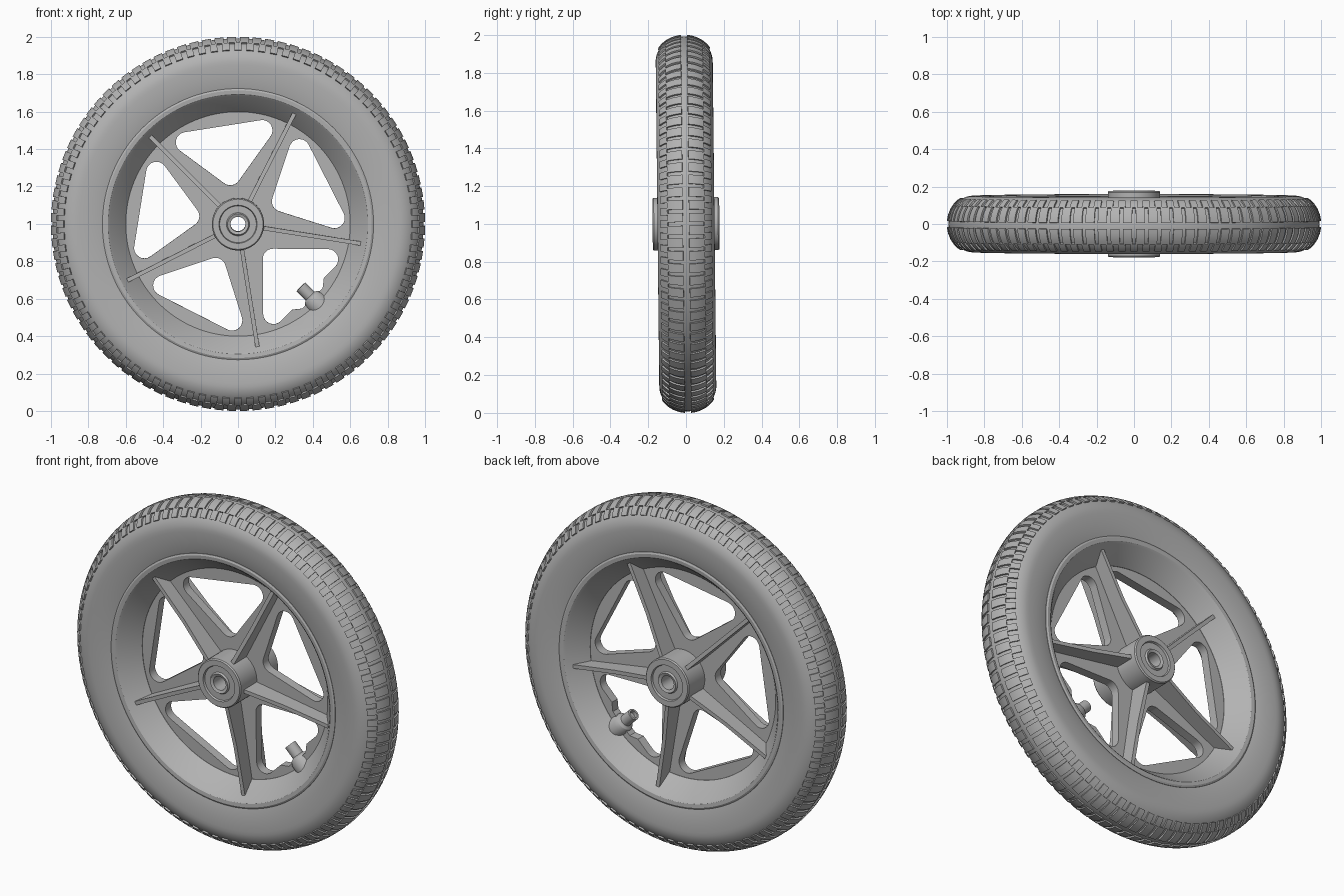
import bpy, bmesh
from math import sin, cos, pi, radians, atan2
from mathutils import Matrix, Vector

cube = bpy.data.objects.get("Cube")
if cube:
    bpy.data.objects.remove(cube, do_unlink=True)

grey = bpy.data.materials.new("plain_grey")
grey.use_nodes = True
colour = (0.45, 0.45, 0.45, 1)
grey.diffuse_color = colour
grey.node_tree.nodes["Principled BSDF"].inputs["Base Color"].default_value = colour

# The wheel leans very slightly forward about its centre
PLACE = Matrix.Translation((0, 0, 1)) @ Matrix.Rotation(0.011, 4, 'X')


def polar(r, y, t):
    return Vector((r * cos(t), y, r * sin(t)))


def finish(name, bm, angle=30):
    """Turn a bmesh into a placed, shaded and coloured object."""
    bmesh.ops.recalc_face_normals(bm, faces=bm.faces)
    mesh = bpy.data.meshes.new(name)
    bm.to_mesh(mesh)
    bm.free()
    mesh.transform(PLACE)
    mesh.materials.append(grey)
    obj = bpy.data.objects.new(name, mesh)
    bpy.context.collection.objects.link(obj)
    bpy.ops.object.select_all(action='DESELECT')
    obj.select_set(True)
    bpy.context.view_layer.objects.active = obj
    bpy.ops.object.shade_smooth_by_angle(angle=radians(angle))
    return obj


def revolve(name, profile, steps):
    """Spin a closed (radius, y) profile about the axle."""
    bm = bmesh.new()
    rings = [[bm.verts.new(polar(r, y, 2 * pi * i / steps)) for r, y in profile]
             for i in range(steps)]
    n = len(profile)
    for i in range(steps):
        a, b = rings[i], rings[(i + 1) % steps]
        for j in range(n):
            k = (j + 1) % n
            bm.faces.new((a[j], a[k], b[k], b[j]))
    return finish(name, bm)


def mirrored(half):
    """Close a half profile with its mirror image across the wheel plane."""
    return half + [(r, -y) for r, y in reversed(half)]


def prism(bm, outline, thickness, matrix):
    """Extrude a flat (x, y) outline along z, centred."""
    low, high = [[bm.verts.new(matrix @ Vector((x, y, s * thickness / 2)))
                  for x, y in outline] for s in (-1, 1)]
    bm.faces.new(low)
    bm.faces.new(high)
    for i in range(len(outline)):
        k = (i + 1) % len(outline)
        bm.faces.new((low[i], low[k], high[k], high[i]))


# Tyre: rounded crown, flatter side walls
def tyre_point(phi, lift=0.0):
    reach = 0.132 if sin(phi) > 0 else 0.30
    return 0.86 + (reach + lift) * sin(phi), (0.151 + lift) * cos(phi)


start, count = radians(-32), 40
section = [tyre_point(start + (pi - 2 * start) * i / count) for i in range(count + 1)]
revolve("tyre", section, 180)

# Tread: two staggered rows of raised lugs on each side
LUGS = 92
step = 2 * pi / LUGS


def tread_row(name, phi_a, phi_b, fill, shift):
    bm = bmesh.new()
    cuts = 5
    phis = [radians(phi_a + (phi_b - phi_a) * i / cuts) for i in range(cuts + 1)]
    outline = [tyre_point(p, 0.009) for p in phis]
    outline += [tyre_point(p, -0.006) for p in reversed(phis)]
    for side in (-1, 1):
        for i in range(LUGS):
            mid = (i + shift) * step
            ends = [[bm.verts.new(polar(r, y * side, mid + e * fill * step / 2))
                     for r, y in outline] for e in (-1, 1)]
            bm.faces.new(ends[0])
            bm.faces.new(ends[1])
            for j in range(len(outline)):
                k = (j + 1) % len(outline)
                bm.faces.new((ends[0][j], ends[0][k], ends[1][k], ends[1][j]))
    finish(name, bm)


tread_row("shoulder_lugs", 31, 52, 0.58, 0.0)
tread_row("crown_lugs", 52, 84, 0.72, 0.5)

# Rim: rolled lip and sloping dish on both faces
rim_half = [(0.725, 0.137), (0.715, 0.142), (0.695, 0.140), (0.683, 0.130), (0.60, 0.028)]
revolve("rim", mirrored(rim_half), 128)

# Hub with a through bore and a recessed ring on each end
hub_half = [(0.04, 0.170), (0.056, 0.176), (0.062, 0.166), (0.098, 0.166),
            (0.102, 0.177), (0.134, 0.177), (0.14, 0.170)]
revolve("hub", mirrored(hub_half), 64)

# Web: disc with five rounded triangular windows
ROUND = 0.055
lean = atan2(0.206, 0.209)
inner, low, high = (0.265, 0), (0.474, -0.206), (0.474, 0.206)


def arc(centre, a, b, n=8):
    return [(centre[0] + ROUND * cos(a + (b - a) * i / n),
             centre[1] + ROUND * sin(a + (b - a) * i / n)) for i in range(n + 1)]


def window(notched):
    notch = [(0.529, -0.12), (0.562, -0.078), (0.562, 0.078), (0.529, 0.12)]
    return (arc(low, -lean - pi / 2, 0) + (notch if notched else [])
            + arc(high, 0, lean + pi / 2) + arc(inner, lean + pi / 2, 1.5 * pi - lean))


curve = bpy.data.curves.new("web_outline", 'CURVE')
curve.dimensions = '2D'
curve.fill_mode = 'BOTH'
curve.extrude = 0.026


def add_loop(points):
    spline = curve.splines.new('POLY')
    spline.points.add(len(points) - 1)
    for p, (x, y) in zip(spline.points, points):
        p.co = (x, y, 0, 1)
    spline.use_cyclic_u = True


def circle(r, n):
    return [(r * cos(2 * pi * i / n), r * sin(2 * pi * i / n)) for i in range(n)]


add_loop(circle(0.615, 96))
add_loop(circle(0.08, 32))
for i in range(5):
    t = radians(27 + 72 * i)
    add_loop([(u * cos(t) - v * sin(t), u * sin(t) + v * cos(t)) for u, v in window(i == 4)])
outline_obj = bpy.data.objects.new("web_outline", curve)
bpy.context.collection.objects.link(outline_obj)
bpy.context.view_layer.update()
flat = bpy.data.meshes.new_from_object(
    outline_obj.evaluated_get(bpy.context.evaluated_depsgraph_get()))
bm = bmesh.new()
bm.from_mesh(flat)
bpy.data.objects.remove(outline_obj, do_unlink=True)
bpy.data.meshes.remove(flat)
bmesh.ops.remove_doubles(bm, verts=bm.verts, dist=0.0001)
bm.transform(Matrix.Rotation(pi / 2, 4, 'X'))
finish("web", bm)

# Spoke ribs: thin fins joining the hub to the dish on both faces
rib_half = [(0.11, 0.145), (0.38, 0.115), (0.674, 0.106), (0.61, 0.02)]
bm = bmesh.new()
for i in range(5):
    turn = Matrix.Rotation(-radians(63 + 72 * i), 4, 'Y')
    prism(bm, mirrored(rib_half), 0.022, turn)
finish("spoke_ribs", bm)

# Valve: domed base and stem pointing at the hub
valve_profile = [(0.0, 0.64), (0.06, 0.64), (0.06, 0.575), (0.05, 0.555), (0.033, 0.545),
                 (0.033, 0.475), (0.022, 0.475), (0.022, 0.495), (0.0, 0.495)]
bm = bmesh.new()
verts = [bm.verts.new((r, 0, h)) for r, h in valve_profile]
edges = [bm.edges.new(pair) for pair in zip(verts, verts[1:])]
bmesh.ops.spin(bm, geom=verts + edges, cent=(0, 0, 0), axis=(0, 0, 1),
               angle=2 * pi, steps=24)
bmesh.ops.remove_doubles(bm, verts=bm.verts, dist=0.0001)
bm.transform(Matrix.Rotation(radians(135), 4, 'Y'))
finish("valve", bm)
